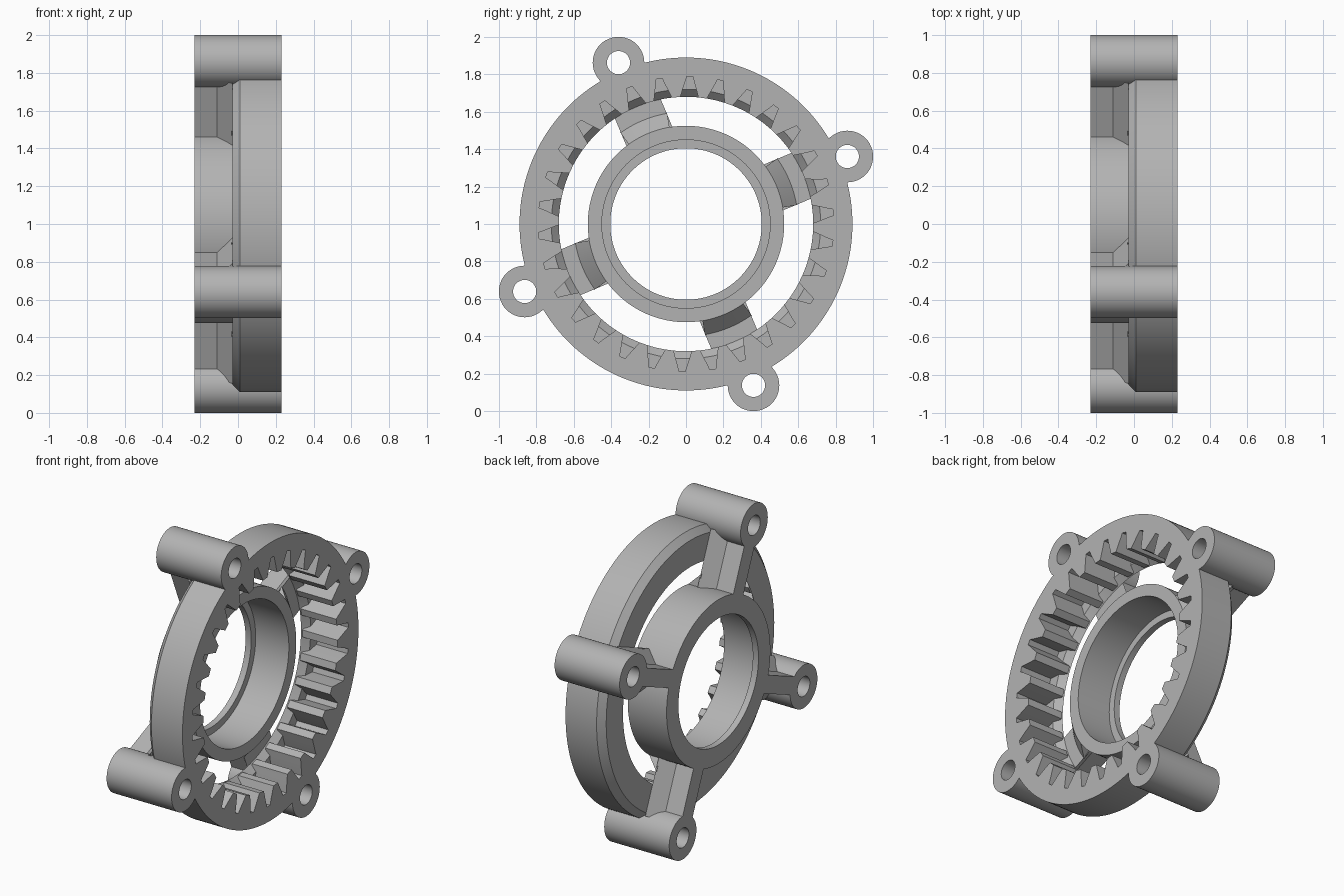
import bpy, bmesh, math
from mathutils import Matrix

cube = bpy.data.objects.get("Cube")
if cube:
    bpy.data.objects.remove(cube, do_unlink=True)

grey = bpy.data.materials.new("plain_grey")
grey.use_nodes = True
colour = (0.45, 0.45, 0.45, 1)
grey.diffuse_color = colour
grey.node_tree.nodes["Principled BSDF"].inputs["Base Color"].default_value = colour

AXIS_Z = 1.0
BACK, FRONT = -0.23, 0.23
RING_BACK, FLOOR = -0.03, 0.01
TEETH = 30
BOSS_RADIUS = 0.935
ARMS = [math.radians(22.7 + 90 * i) for i in range(4)]


def turn(angle):
    """Place a part drawn along +y at an angle round the main axis."""
    return Matrix.Translation((0, 0, AXIS_Z)) @ Matrix.Rotation(angle, 4, 'X')


def finish(name, bm, matrix, smooth=True):
    bmesh.ops.recalc_face_normals(bm, faces=bm.faces)
    mesh = bpy.data.meshes.new(name)
    bm.to_mesh(mesh)
    bm.free()
    mesh.materials.append(grey)
    obj = bpy.data.objects.new(name, mesh)
    bpy.context.collection.objects.link(obj)
    obj.matrix_world = matrix
    if smooth:
        smooth_part(obj)
    return obj


def smooth_part(obj):
    bpy.ops.object.select_all(action='DESELECT')
    obj.select_set(True)
    bpy.context.view_layer.objects.active = obj
    bpy.ops.object.shade_smooth_by_angle(angle=math.radians(25))


def lathe(name, profile, matrix, steps=120, half=None):
    """Spin a closed (radius, x) profile about x; half gives a capped sector."""
    bm = bmesh.new()
    start, sweep = (-half, 2 * half) if half else (0, 2 * math.pi)
    loops = []
    for i in range(steps + (1 if half else 0)):
        a = start + sweep * i / steps
        loops.append([bm.verts.new((x, r * math.cos(a), r * math.sin(a)))
                      for r, x in profile])
    n = len(profile)
    for i in range(steps):
        p, q = loops[i], loops[(i + 1) % len(loops)]
        for j in range(n):
            k = (j + 1) % n
            bm.faces.new((p[j], p[k], q[k], q[j]))
    if half:
        bm.faces.new(loops[0])
        bm.faces.new(loops[-1])
    return finish(name, bm, matrix)


def add_prism(bm, section, offset):
    """Sweep a closed section of points along an offset."""
    a = [bm.verts.new(p) for p in section]
    b = [bm.verts.new([c + d for c, d in zip(p, offset)]) for p in section]
    bm.faces.new(a)
    bm.faces.new(b)
    for i in range(len(a)):
        j = (i + 1) % len(a)
        bm.faces.new((a[i], a[j], b[j], b[i]))


# Outer ring with a chamfered back edge and a thin tapered back lip
ring = lathe("outer_ring", [
    (0.68, RING_BACK), (0.85, RING_BACK), (0.89, FLOOR), (0.89, FRONT),
    (0.79, FRONT), (0.79, FLOOR), (0.72, FLOOR)], turn(0), steps=180)

# Clear the screw holes where they graze the ring
bm = bmesh.new()
for arm in ARMS:
    place = (Matrix.Rotation(arm, 4, 'X') @ Matrix.Translation((0, BOSS_RADIUS, 0))
             @ Matrix.Rotation(math.pi / 2, 4, 'Y'))
    bmesh.ops.create_cone(bm, cap_ends=True, segments=32, radius1=0.064,
                          radius2=0.064, depth=1, matrix=place)
cutter = finish("hole_cutter", bm, turn(0), smooth=False)
cutter.hide_render = True
cut = ring.modifiers.new("holes", 'BOOLEAN')
cut.operation = 'DIFFERENCE'
cut.solver = 'EXACT'
cut.object = cutter
bpy.context.view_layer.objects.active = ring
bpy.ops.object.modifier_apply(modifier=cut.name)
bpy.data.objects.remove(cutter, do_unlink=True)

# Inward gear teeth, narrow at the tip and slightly curved on the flanks
bm = bmesh.new()
flank = [(0.68, 0.033), (0.72, 0.054), (0.76, 0.073), (0.795, 0.086)]
outline = [(r, a) for r, a in flank] + [(r, -a) for r, a in reversed(flank)]
first = math.radians(88.5 + 180 / TEETH)
for i in range(TEETH):
    mid = first + 2 * math.pi * i / TEETH
    section = [(RING_BACK + 0.01, r * math.cos(mid + a), r * math.sin(mid + a))
               for r, a in outline]
    add_prism(bm, section, (FRONT - RING_BACK - 0.01, 0, 0))
finish("gear_teeth", bm, turn(0))

# Central hub with a retaining lip at the back of its bore
HUB_FRONT = 0.045
lathe("hub", [(0.405, BACK), (0.525, BACK), (0.525, HUB_FRONT),
              (0.45, HUB_FRONT), (0.45, BACK + 0.04), (0.405, BACK + 0.04)], turn(0))

for number, arm in enumerate(ARMS, 1):
    # Hollow screw boss
    lathe(f"screw_boss_{number}", [(0.062, BACK), (0.138, BACK),
                                   (0.138, FRONT), (0.062, FRONT)],
          turn(arm) @ Matrix.Translation((0, BOSS_RADIUS, 0)), steps=48)

    # Spoke: a narrow web at the back flaring to a wide front face
    half = [(BACK, 0.055), (-0.11, 0.055), (RING_BACK, 0.133)]
    section = half + [(x, -w) for x, w in reversed(half)]
    bm = bmesh.new()
    add_prism(bm, [(x, 0.47, w) for x, w in section], (0, 0.39, 0))
    finish(f"spoke_{number}", bm, turn(arm), smooth=False)

    # Sloped fillet joining the spoke to the hub
    lathe(f"spoke_fillet_{number}", [
        (0.47, RING_BACK - 0.005), (0.605, RING_BACK - 0.005),
        (0.525, HUB_FRONT), (0.47, HUB_FRONT)],
        turn(arm), steps=10, half=math.radians(13))
